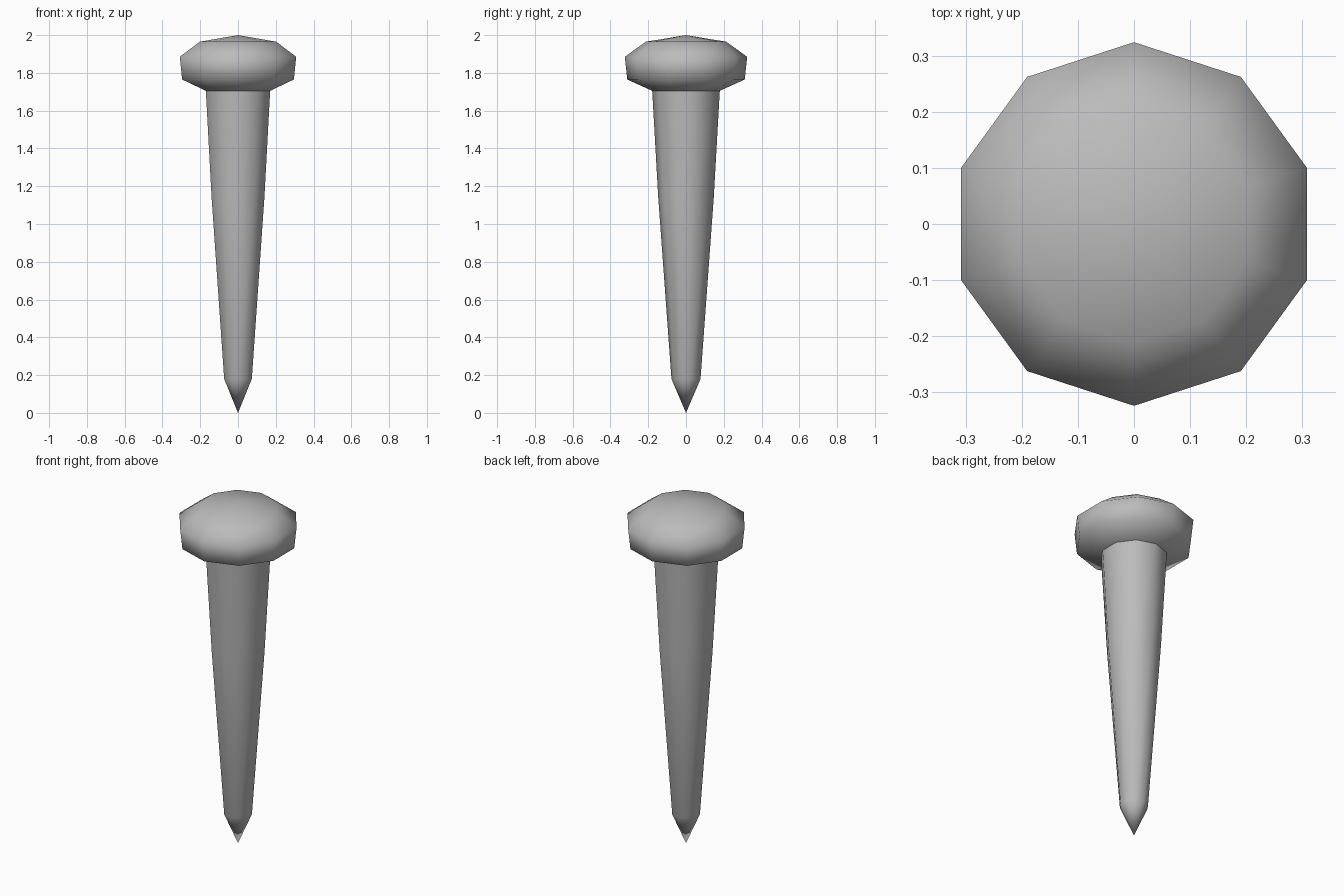
import bpy
import bmesh
from math import cos, sin, pi

if "Cube" in bpy.data.objects:
    bpy.data.objects.remove(bpy.data.objects["Cube"], do_unlink=True)

SIDES = 10

# Plain steel colour
steel = bpy.data.materials.new("steel_grey")
steel.use_nodes = True
colour = (0.5, 0.5, 0.5, 1)
steel.diffuse_color = colour
steel.node_tree.nodes["Principled BSDF"].inputs["Base Color"].default_value = colour


def lathe(name, profile):
    """Turn a bottom-to-top (radius, height) profile; zero radius makes a point."""
    bm = bmesh.new()
    rings = []
    for r, z in profile:
        count = SIDES if r else 1
        angles = [pi / 2 + 2 * pi * i / SIDES for i in range(count)]
        rings.append([bm.verts.new((r * cos(a), r * sin(a), z)) for a in angles])
    for low, high in zip(rings, rings[1:]):
        for i in range(SIDES):
            j = (i + 1) % SIDES
            if len(low) == 1:
                bm.faces.new((low[0], high[j], high[i]))
            elif len(high) == 1:
                bm.faces.new((low[i], low[j], high[0]))
            else:
                bm.faces.new((low[i], low[j], high[j], high[i]))
    for face in bm.faces:
        face.smooth = True
    bmesh.ops.recalc_face_normals(bm, faces=bm.faces)
    mesh = bpy.data.meshes.new(name)
    bm.to_mesh(mesh)
    bm.free()
    mesh.materials.append(steel)
    obj = bpy.data.objects.new(name, mesh)
    bpy.context.collection.objects.link(obj)
    return obj


# Tapered shaft with a pointed tip
lathe("shaft", [(0, 0), (0.077, 0.18), (0.147, 1.14), (0.179, 1.705)])

# Domed head, open where it meets the shaft
lathe("head", [(0.179, 1.705), (0.311, 1.765), (0.324, 1.885), (0.213, 1.965), (0, 2)])
